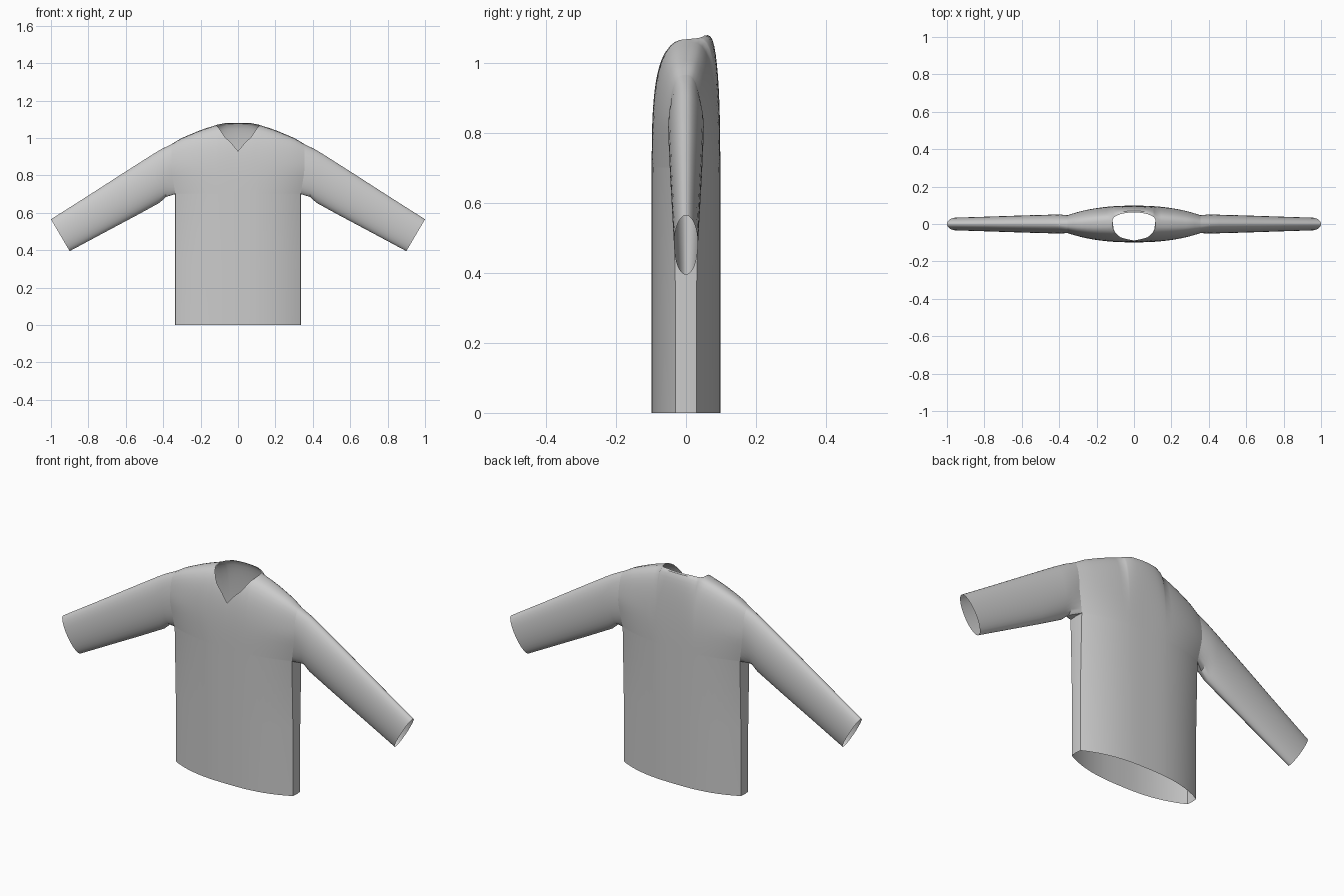
import bpy, bmesh
from math import sin, cos, pi, sqrt, radians

if "Cube" in bpy.data.objects:
    bpy.data.objects.remove(bpy.data.objects["Cube"], do_unlink=True)

fabric = bpy.data.materials.new("grey fabric")
fabric.use_nodes = True
GREY = (0.6, 0.6, 0.6, 1)
fabric.diffuse_color = GREY
fabric.node_tree.nodes["Principled BSDF"].inputs["Base Color"].default_value = GREY

CHEST = 0.7        # height of the armpit
NECK = 0.115       # half width of the neck opening
SHOULDER = 0.355   # half width at the armhole
ROWS = 16          # rows from armpit to shoulder crest


def lerp(points, x):
    """Piecewise linear lookup in a list of (x, value)."""
    for (x0, v0), (x1, v1) in zip(points, points[1:]):
        if x <= x1:
            return v0 + (v1 - v0) * max(0, x - x0) / (x1 - x0)
    return points[-1][1]


CREST = [(0, 1.08), (0.07, 1.079), (NECK, 1.07), (0.2, 1.042), (0.3, 1.0), (SHOULDER, 0.967)]
V_NECK = [(0, 0.93), (0.035, 0.972), (0.07, 1.005), (0.1, 1.05), (NECK, 1.07)]
SIDE = [(CHEST, 0.335), (0.82, SHOULDER)]
SIDE_DEPTH = [(0.6, 0.03), (0.85, 0.052)]


def sheet_point(x, z, side):
    """Point on the front (side -1) or back (side 1) of the torso."""
    t = abs(x) / SHOULDER
    edge = lerp(SIDE_DEPTH, z)
    depth = edge + (0.098 - edge) * (1 - t ** 2.6)
    crest_y = 0.02 * min(1, (SHOULDER - abs(x)) / (SHOULDER - NECK))
    if side > 0 and abs(x) < NECK:
        crest_y += 0.042 * sqrt(1 - (x / NECK) ** 2)
    u = min(1, max(0, (z - CHEST) / (lerp(CREST, abs(x)) - CHEST)))
    p = 3 if side < 0 else 2.5
    bulge = max(0, 1 - u ** p) ** (1 / p)
    y = crest_y + (side * depth - crest_y) * bulge
    return (x * lerp(SIDE, z) / SHOULDER, y, z)


def column(x, side):
    """Vertical run of points from the hem to the crest or neckline."""
    top = lerp(CREST, abs(x))
    if side < 0 and abs(x) < NECK:
        top = lerp(V_NECK, abs(x))
    heights = [0, CHEST / 2]
    heights += [CHEST + (top - CHEST) * (1 - cos(pi * k / ROWS)) / 2 for k in range(ROWS + 1)]
    return [sheet_point(x, z, side) for z in heights]


def skin(bm, lines, closed=False):
    """Bridge successive lines of points with quads."""
    rows = [[bm.verts.new(p) for p in line] for line in lines]
    for a, b in zip(rows, rows[1:]):
        n = len(a)
        for i in range(n if closed else n - 1):
            j = (i + 1) % n
            bm.faces.new((a[i], a[j], b[j], b[i]))


def finish(bm, name):
    bmesh.ops.remove_doubles(bm, verts=bm.verts, dist=0.0005)
    bmesh.ops.recalc_face_normals(bm, faces=bm.faces)
    mesh = bpy.data.meshes.new(name)
    bm.to_mesh(mesh)
    bm.free()
    mesh.materials.append(fabric)
    obj = bpy.data.objects.new(name, mesh)
    bpy.context.collection.objects.link(obj)
    bpy.ops.object.select_all(action="DESELECT")
    obj.select_set(True)
    bpy.context.view_layer.objects.active = obj
    bpy.ops.object.shade_smooth_by_angle(angle=radians(35))


# Torso: front and back sheets joined over the shoulders and down the sides
half = [0, 0.018, 0.035, 0.053, 0.07, 0.085, 0.1, 0.108, NECK,
        0.145, 0.18, 0.215, 0.25, 0.28, 0.305, 0.325, 0.342, SHOULDER]
xs = [-x for x in reversed(half[1:])] + half
bm = bmesh.new()
for side in (-1, 1):
    skin(bm, [column(x, side) for x in xs])
for s in (-1, 1):
    seam = [(s * 0.338, 0, z) for z in (0, CHEST / 2, CHEST)]
    skin(bm, [column(s * SHOULDER, -1)[:3], seam, column(s * SHOULDER, 1)[:3]])
finish(bm, "torso")

# Sleeves: open tubes from the armhole to the cuff
# top x, top z, bottom x, bottom z, half depth
SECTIONS = [(0.41, 0.94, 0.385, 0.685, 0.051), (0.46, 0.91, 0.42, 0.653, 0.05),
            (0.62, 0.808, 0.55, 0.582, 0.046), (0.8, 0.692, 0.73, 0.486, 0.04),
            (1.0, 0.565, 0.9, 0.395, 0.034)]
angles = [-pi / 2 + pi * k / ROWS for k in range(ROWS + 1)]
angles[0] += pi / ROWS / 2
ring_angles = [-pi / 2] + angles + [pi - a for a in reversed(angles[:-1])]


def section_ring(s, tx, tz, bx, bz, depth):
    ring = []
    for a in ring_angles:
        f = (1 + sin(a)) / 2
        ring.append((s * (bx + (tx - bx) * f), -depth * cos(a), bz + (tz - bz) * f))
    return ring


for s, name in ((1, "left_sleeve"), (-1, "right_sleeve")):
    front = column(s * SHOULDER, -1)[2:]
    back = column(s * SHOULDER, 1)[2:]
    armhole = [(s * 0.338, 0, CHEST)] + front + back[-2::-1]
    bm = bmesh.new()
    skin(bm, [armhole] + [section_ring(s, *sec) for sec in SECTIONS], closed=True)
    finish(bm, name)
